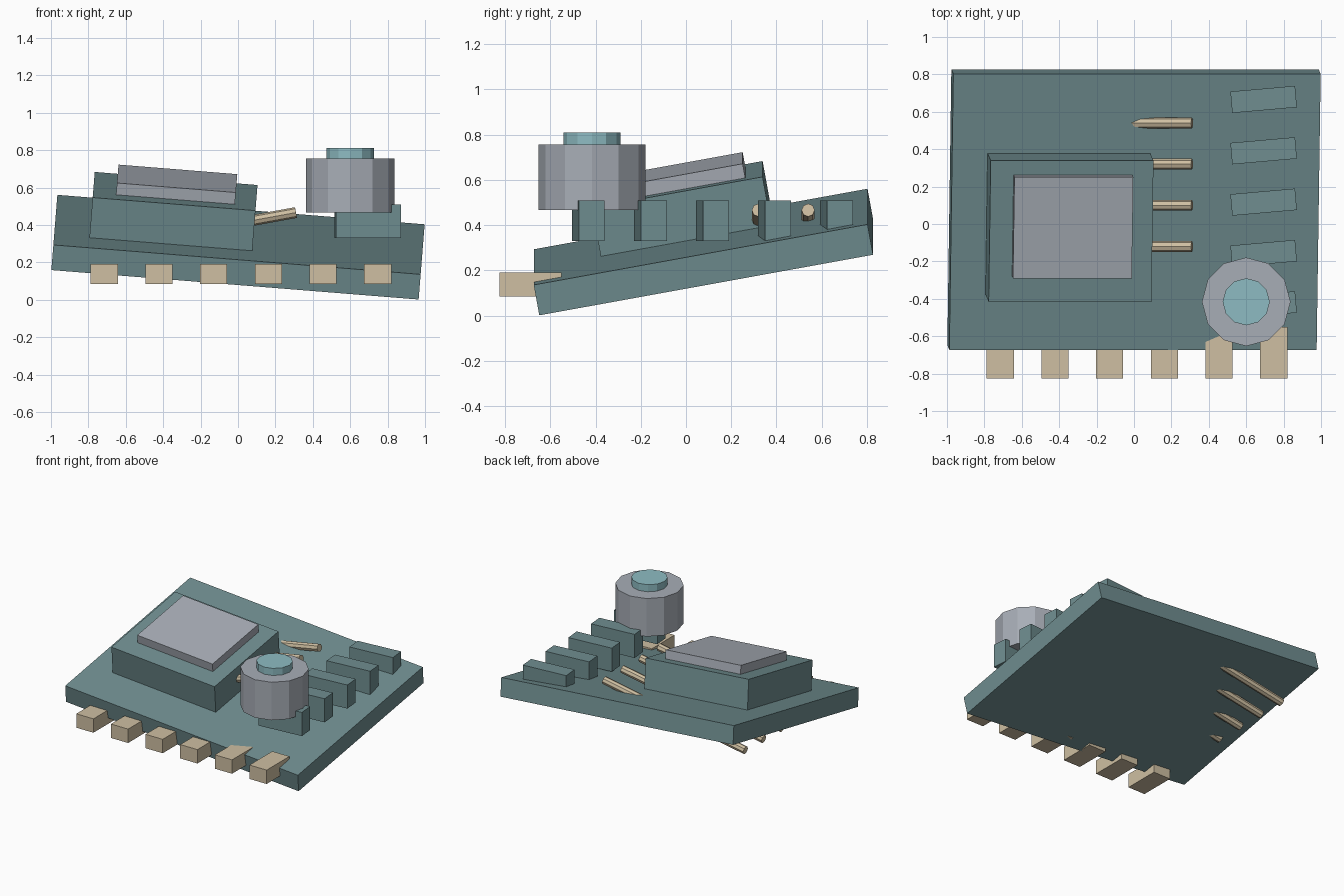
import bpy
import math

cube = bpy.data.objects.get("Cube")
if cube:
    bpy.data.objects.remove(cube, do_unlink=True)


def material(name, rgb):
    mat = bpy.data.materials.new(name)
    mat.use_nodes = True
    mat.diffuse_color = (*rgb, 1)
    mat.node_tree.nodes["Principled BSDF"].inputs["Base Color"].default_value = (*rgb, 1)
    return mat


teal = material("muted teal", (0.16, 0.27, 0.28))
gold = material("pale gold", (0.62, 0.52, 0.36))
grey = material("silver grey", (0.39, 0.42, 0.47))
blue = material("light blue", (0.27, 0.50, 0.54))


def finish(name, mat):
    obj = bpy.context.object
    obj.name = obj.data.name = name
    obj.data.materials.append(mat)
    return obj


def box(name, mat, center, size, rotation=(0, 0, 0)):
    bpy.ops.mesh.primitive_cube_add(size=1, location=center, rotation=rotation)
    bpy.context.object.scale = size
    return finish(name, mat)


def cylinder(name, mat, center, radius, depth, sides, rotation=(0, 0, 0)):
    bpy.ops.mesh.primitive_cylinder_add(
        vertices=sides, radius=radius, depth=depth, location=center, rotation=rotation)
    return finish(name, mat)


# Tilted circuit board with chip and lid
tilt = (0.18, 0.08, 0)
box("board", teal, (0, 0.077, 0.281), (1.97, 1.5, 0.137), tilt)
box("chip", teal, (-0.345, -0.019, 0.472), (0.873, 0.767, 0.22), tilt)
box("chip_lid", grey, (-0.328, -0.014, 0.615), (0.637, 0.55, 0.067), tilt)

# Row of contact pins along the front edge
for i in range(6):
    box(f"contact_pin_{i + 1}", gold, (-0.715 + 0.2925 * i, -0.688, 0.138), (0.145, 0.275, 0.106))

# Sloping rods running under the chip
for i in range(4):
    cylinder(f"rod_{i + 1}", gold, (-0.285, -0.12 + 0.22 * i, 0.358), 0.029, 1.21, 8,
             (0, math.pi / 2 - 0.18, 0))

# Row of slightly turned component blocks
for i in range(5):
    box(f"component_block_{i + 1}", teal, (0.693, -0.432 + 0.2745 * i, 0.42),
        (0.347, 0.115, 0.18), (0, 0, math.radians(5)))

# Knob with a button on top
cylinder("knob", grey, (0.6, -0.416, 0.611), 0.237, 0.29, 12)
cylinder("knob_button", blue, (0.6, -0.416, 0.76), 0.126, 0.10, 12)
